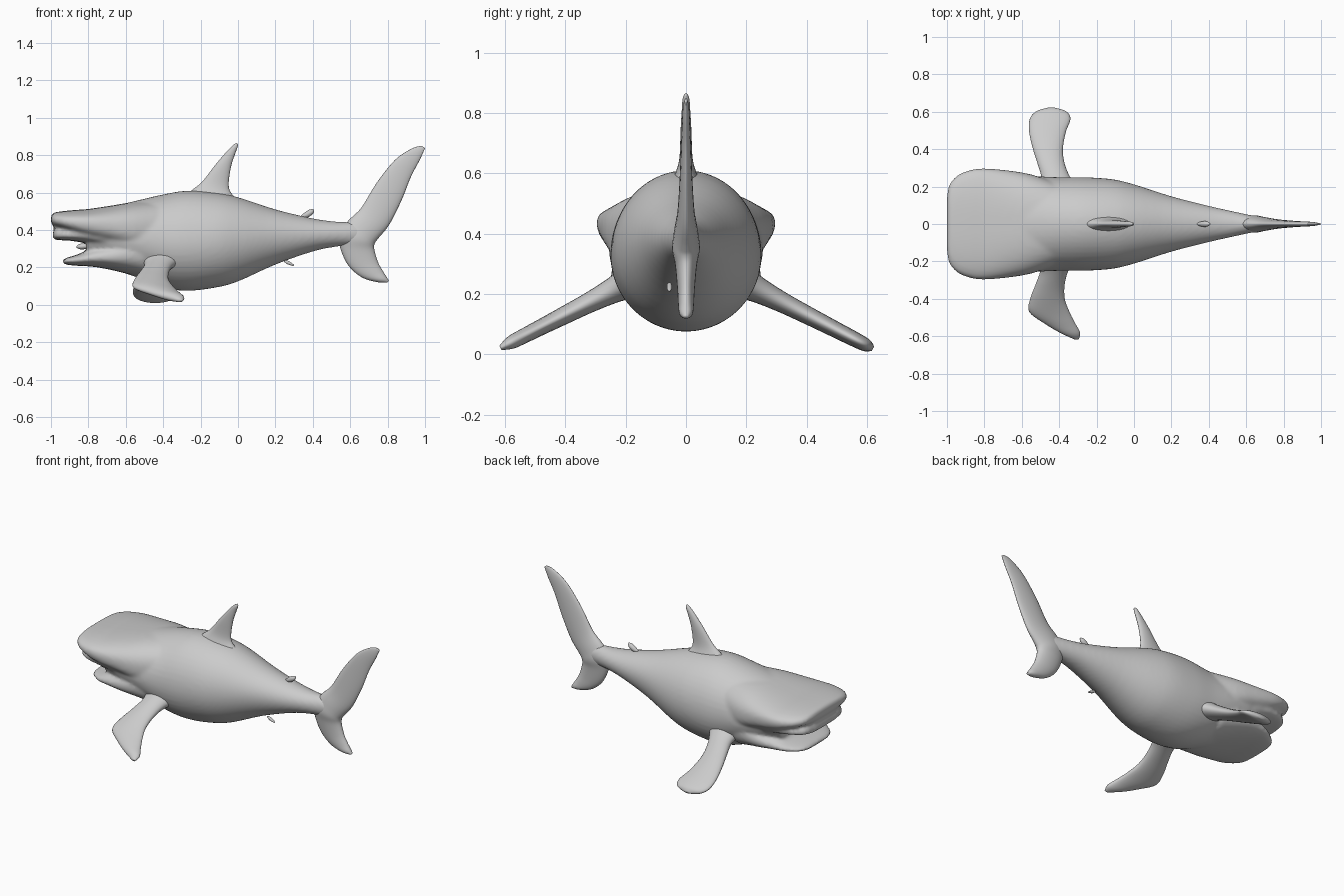
import bpy, bmesh, math
from mathutils import Vector


def refine(rows, n=4):
    """Catmull-Rom interpolation of section rows."""
    out = []
    for i in range(len(rows) - 1):
        a, b, c, d = rows[max(i - 1, 0)], rows[i], rows[i + 1], rows[min(i + 2, len(rows) - 1)]
        for k in range(n):
            t = k / n
            out.append([0.5 * (2 * q + (r - p) * t + (2 * p - 5 * q + 4 * r - s) * t * t
                               + (3 * q - p - 3 * r + s) * t ** 3)
                        for p, q, r, s in zip(a, b, c, d)])
    out.append(list(rows[-1]))
    return out


def skin(bm, rings):
    """Bridge closed rings and cap both ends."""
    vs = [[bm.verts.new(p) for p in ring] for ring in rings]
    n = len(vs[0])
    for a, b in zip(vs, vs[1:]):
        for i in range(n):
            j = (i + 1) % n
            bm.faces.new((a[i], a[j], b[j], b[i]))
    bm.faces.new(vs[0])
    bm.faces.new(vs[-1])


def finish(bm, name):
    bmesh.ops.recalc_face_normals(bm, faces=bm.faces)
    me = bpy.data.meshes.new(name)
    bm.to_mesh(me)
    bm.free()
    for p in me.polygons:
        p.use_smooth = True
    ob = bpy.data.objects.new(name, me)
    bpy.context.collection.objects.link(ob)
    return ob


def hull(bm, rows, power=1.0, n=48):
    """Loft along x; rows are x, top z, widest z, bottom z, half width."""
    rings = []
    for x, zt, zm, zb, w in refine(rows):
        ring = []
        for i in range(n):
            a = 2 * math.pi * i / n
            c, s = math.cos(a), math.sin(a)
            h = zt - zm if s > 0 else zm - zb
            ring.append((x, w * math.copysign(abs(c) ** power, c),
                         zm + h * math.copysign(abs(s) ** power, s)))
        rings.append(ring)
    skin(bm, rings)


def blade(name, rows, normal=(0, 1, 0), n=24):
    """Fin; rows are leading xyz, trailing xyz, half thickness."""
    nv = Vector(normal).normalized()
    rings = []
    for r in refine(rows, 5):
        lead, trail = Vector(r[0:3]), Vector(r[3:6])
        mid, u = (lead + trail) / 2, (trail - lead) / 2
        rings.append([mid + u * math.cos(2 * math.pi * i / n)
                      + nv * r[6] * math.sin(2 * math.pi * i / n) for i in range(n)])
    bm = bmesh.new()
    skin(bm, rings)
    return finish(bm, name)


def upright(name, rows, y=0.0):
    """Vertical fin; rows are leading x z, trailing x z, half thickness."""
    return blade(name, [(a, y, b, c, y, d, h) for a, b, c, d, h in rows])


# Body: torso, snout, gum and lower jaw fused into one skin
bm = bmesh.new()
hull(bm, [(-.81, .49, .36, .23, .21), (-.70, .52, .37, .20, .245), (-.55, .555, .35, .15, .255),
          (-.40, .59, .33, .092, .25), (-.27, .61, .33, .075, .25), (-.12, .60, .34, .092, .24),
          (0, .575, .35, .125, .212), (.2, .51, .37, .215, .148), (.4, .462, .375, .285, .097),
          (.52, .445, .38, .31, .07), (.62, .44, .38, .32, .048), (.70, .42, .38, .34, .03)])
hull(bm, [(-1.0, .478, .457, .44, .15), (-.985, .492, .453, .42, .215), (-.94, .500, .447, .40, .263),
          (-.87, .507, .44, .37, .290), (-.80, .512, .435, .34, .297), (-.68, .53, .42, .31, .287),
          (-.55, .55, .40, .28, .265), (-.38, .56, .38, .27, .21)], .8)
hull(bm, [(-.99, .385, .37, .358, .12), (-.97, .42, .37, .346, .19), (-.91, .43, .37, .344, .235),
          (-.82, .43, .37, .33, .255), (-.70, .43, .36, .30, .25)], .8)
hull(bm, [(-.935, .242, .233, .222, .10), (-.915, .252, .234, .214, .155), (-.85, .272, .24, .208, .21),
          (-.77, .31, .25, .203, .237), (-.65, .34, .26, .18, .25), (-.50, .38, .28, .14, .235)], .85)
body = finish(bm, "body")
rm = body.modifiers.new("fuse", 'REMESH')
rm.mode = 'VOXEL'
rm.voxel_size = .011
rm.use_smooth_shade = True
sm = body.modifiers.new("soften", 'SMOOTH')
sm.factor = .5
sm.iterations = 6

# Dorsal fin with a flared root
upright("dorsal_fin", [(-.31, .56, .03, .54, .06), (-.25, .61, -.03, .59, .036), (-.19, .66, -.05, .64, .022),
                       (-.12, .75, -.038, .735, .018), (-.06, .82, -.018, .80, .014),
                       (-.025, .855, -.003, .84, .011), (-.007, .866, .001, .857, .004)])

# Tail fin, swept from the upper tip to the lower tip
upright("tail_fin", [(.985, .849, 1.0, .837, .004), (.935, .838, .972, .775, .011), (.84, .775, .925, .685, .015),
                     (.74, .65, .875, .56, .020), (.66, .52, .81, .43, .028), (.59, .45, .75, .355, .040),
                     (.54, .38, .73, .325, .046), (.548, .30, .73, .29, .036), (.59, .21, .75, .225, .029),
                     (.66, .148, .775, .18, .026), (.74, .122, .795, .148, .022), (.797, .118, .808, .128, .008)])

# Pectoral fins, posed differently on each side: span, leading x, trailing x, half thickness
poses = {
    1: [(.17, -.52, -.28, .06), (.24, -.495, -.335, .043), (.32, -.515, -.37, .034), (.40, -.54, -.38, .030),
        (.49, -.56, -.365, .027), (.56, -.558, -.34, .025), (.60, -.525, -.36, .021), (.62, -.465, -.42, .008)],
    -1: [(.17, -.52, -.28, .06), (.24, -.50, -.345, .043), (.32, -.525, -.37, .034), (.40, -.555, -.37, .030),
         (.47, -.56, -.345, .027), (.53, -.48, -.315, .025), (.58, -.395, -.288, .022), (.615, -.32, -.295, .008)],
}
for side, rows in poses.items():
    blade("pectoral_fin_" + ("left" if side < 0 else "right"),
          [(a, side * y, .335 - .51 * y, b, side * y, .335 - .51 * y, h) for y, a, b, h in rows],
          (0, side * .51, 1))

# Small detached rear fins
upright("rear_dorsal_fin", [(.335, .474, .345, .462, .006), (.355, .492, .375, .468, .014),
                            (.38, .508, .40, .486, .014), (.402, .513, .408, .502, .005)])
upright("rear_belly_fin", [(.243, .237, .247, .230, .004), (.262, .238, .262, .218, .008),
                           (.285, .225, .282, .211, .008), (.299, .214, .297, .208, .004)], -.055)

# Tooth inside the mouth
upright("tooth", [(-.865, .312, -.862, .304, .006), (-.845, .326, -.84, .296, .02),
                  (-.80, .33, -.80, .30, .02)], -.15)
